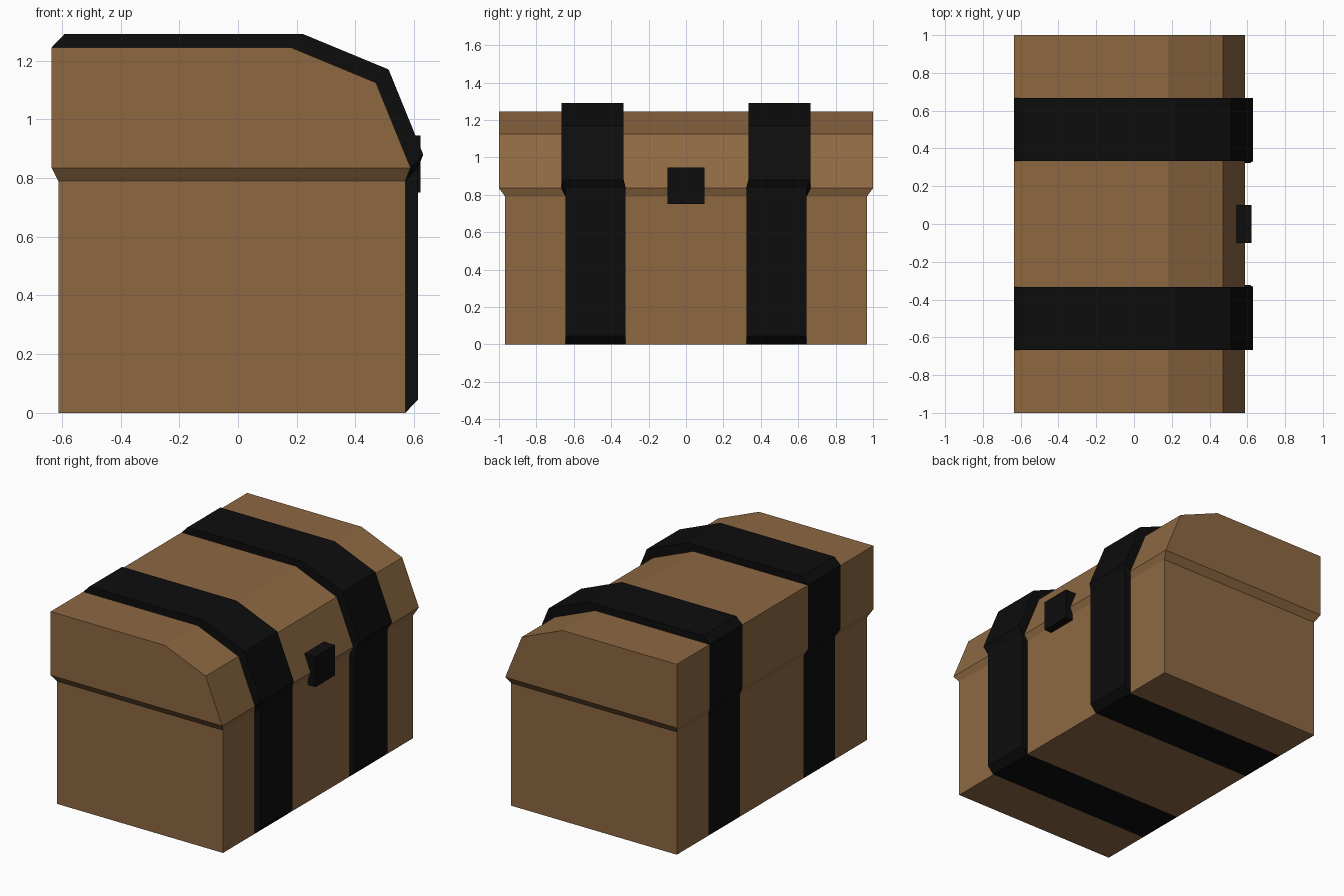
import bpy, bmesh

if "Cube" in bpy.data.objects:
    bpy.data.objects.remove(bpy.data.objects["Cube"])

# Chest cross-section (x, z), from top back round the front to the back
PROFILE = [(-.635, 1.245), (.18, 1.245), (.47, 1.125), (.588, .835), (.57, .79),
           (.57, 0), (-.612, 0), (-.612, .79), (-.635, .835)]
SHIFT = (.043, .045)      # straps are pushed out forwards and upwards
TAPER = .967              # the box is slightly shorter than the lid


def material(name, rgb):
    m = bpy.data.materials.new(name)
    m.diffuse_color = (*rgb, 1)
    m.use_nodes = True
    m.node_tree.nodes["Principled BSDF"].inputs["Base Color"].default_value = m.diffuse_color
    return m


wood = material("wood", (.27, .14, .055))
iron = material("iron", (.004, .004, .004))


def point(i, y, raised=False):
    x, z = PROFILE[i]
    y *= TAPER if i in (4, 5, 6, 7) else 1
    return (x + SHIFT[0], y, z + SHIFT[1]) if raised else (x, y, z)


def build(name, polygons, mat):
    bm = bmesh.new()
    for poly in polygons:
        bm.faces.new([bm.verts.new(p) for p in poly])
    bmesh.ops.remove_doubles(bm, verts=bm.verts, dist=1e-4)
    bmesh.ops.recalc_face_normals(bm, faces=bm.faces)
    mesh = bpy.data.meshes.new(name)
    bm.to_mesh(mesh)
    bm.free()
    mesh.materials.append(mat)
    ob = bpy.data.objects.new(name, mesh)
    bpy.context.collection.objects.link(ob)
    return ob


def loft(ring_a, ring_b):
    return [(ring_a[k], ring_b[k], ring_b[k + 1], ring_a[k + 1])
            for k in range(len(ring_a) - 1)]


# Wooden lid and box: a middle band and two end bands, straps fill the gaps
# (polygons wind front-profile clockwise seen from -y, so they face outwards)
def wooden_part(name, chain, caps):
    polys = []
    for a, b in ((-1, -2/3), (-1/3, 1/3), (2/3, 1)):
        polys += loft([point(i, a) for i in chain], [point(i, b) for i in chain])
    for cap in caps:
        polys.append([point(i, -1) for i in reversed(cap)])
        polys.append([point(i, 1) for i in cap])
    ob = build(name, [], wood)
    bm = bmesh.new()
    for poly in polys:
        bm.faces.new([bm.verts.new(p) for p in poly])
    bmesh.ops.remove_doubles(bm, verts=bm.verts, dist=1e-4)
    bmesh.ops.reverse_faces(bm, faces=[f for f in bm.faces
                            if f.normal.dot(f.calc_center_median() - CENTRE) < 0])
    bm.to_mesh(ob.data)
    bm.free()


from mathutils import Vector
CENTRE = Vector((0, 0, .6))
wooden_part("chest_lid", [7, 8, 0, 1, 2, 3, 4], [(0, 1, 2, 3, 8), (8, 3, 4, 7)])
wooden_part("chest_box", [4, 5, 6, 7], [(4, 5, 6, 7)])

# Straps: raised over top and front, flush on back and underside
for side, name in ((-1, "strap_left"), (1, "strap_right")):
    ya, yb = sorted((side / 3, side * 2 / 3))
    loops = []
    for y in (ya, yb):
        raised = [point(i, y, True) for i in range(6)]
        flush = [point(i, y) for i in (5, 6, 7, 8, 0)]
        loops.append(raised + flush + raised[:1])
    polys = loft(*loops)
    for y in (ya, yb):
        polys += loft([point(i, y) for i in range(6)],
                      [point(i, y, True) for i in range(6)])
    build(name, polys, iron)

# Latch plate
bpy.ops.mesh.primitive_cube_add(size=1, location=(.581, 0, .848))
latch = bpy.context.object
latch.name = "latch"
latch.scale = (.082, .2, .195)
latch.data.materials.append(iron)
